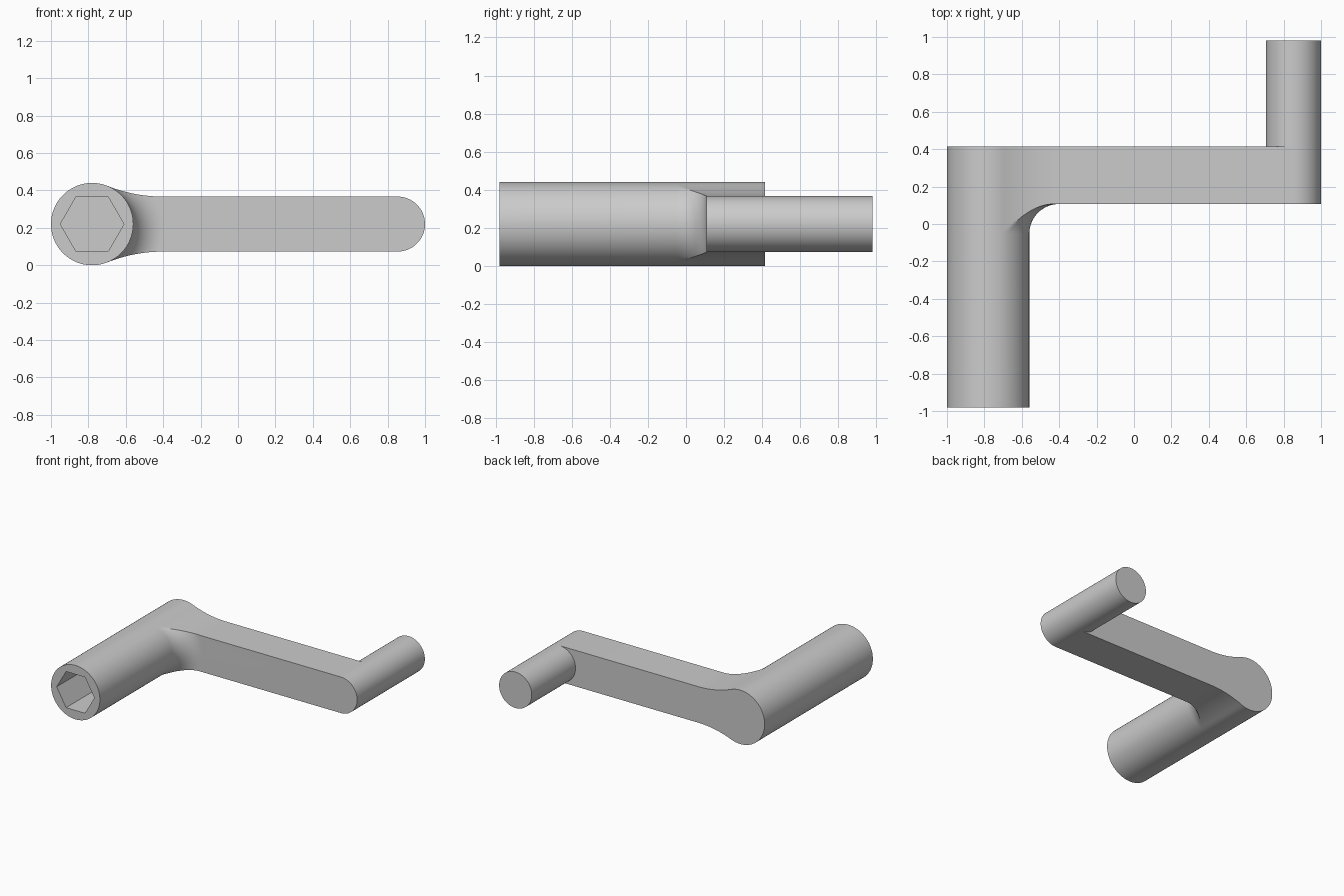
import bpy, bmesh
from math import sin, cos, acos, atan2, hypot, pi

if "Cube" in bpy.data.objects:
    bpy.data.objects.remove(bpy.data.objects["Cube"])

AX, AZ = -0.78, 0.22            # socket barrel axis
RB, RP = 0.22, 0.147            # barrel radius, arm half height / pin radius
Y0, Y1, Y2, Y3 = -0.98, 0.107, 0.415, 0.98
PIN_X = 1.0 - RP
F, N = 0.16, 16                 # corner fillet radius and steps


def finish(name, bm):
    bmesh.ops.recalc_face_normals(bm, faces=bm.faces)
    me = bpy.data.meshes.new(name)
    bm.to_mesh(me)
    bm.free()
    ob = bpy.data.objects.new(name, me)
    bpy.context.collection.objects.link(ob)
    return ob


def prism(name, sides, r, x, ya, yb):
    """Regular prism along y."""
    bm = bmesh.new()
    rings = [[bm.verts.new((x + r * cos(2 * pi * i / sides), y,
                            AZ + r * sin(2 * pi * i / sides)))
              for i in range(sides)] for y in (ya, yb)]
    for ring in rings:
        bm.faces.new(ring)
    for i in range(sides):
        k = (i + 1) % sides
        bm.faces.new((rings[0][i], rings[0][k], rings[1][k], rings[1][i]))
    return finish(name, bm)


def smooth(ob):
    bpy.ops.object.select_all(action='DESELECT')
    ob.select_set(True)
    bpy.context.view_layer.objects.active = ob
    bpy.ops.object.shade_smooth_by_angle(angle=pi / 6)


# Arm outline in polar form round the barrel axis, upper half from tip to back
fx = F + RB                                     # where the flare meets the arm
R = (fx**2 + RP**2 - RB**2) / (2 * (RB - RP))   # flare radius
D, tc = RB + R, atan2(RP + R, fx)
fillet = [(RB + F * (1 - cos(pi / 2 * k / N)), Y1 - F + F * sin(pi / 2 * k / N))
          for k in range(N + 1)]
cx = PIN_X - AX
pts = [(cx + RP * cos(pi / 2 * i / 16), RP * sin(pi / 2 * i / 16)) for i in range(17)]
pts += [(x, RP) for x in (0.9, 0.6, 0.47, fx)]
upper = [(hypot(x, z), atan2(z, x)) for x, z in pts]
for r, _ in reversed(fillet):
    c = (r * r + D * D - R * R) / (2 * r * D)
    upper.append((r, tc - acos(max(-1, min(1, c)))))
upper += [(RB, tc + (pi - tc) * i / 28) for i in range(1, 29)]
outline = upper + [(r, -t) for r, t in reversed(upper[1:-1])]
half, n = len(upper) - 1, len(outline)

# Barrel and arm: outline clipped by a radius that grows through the fillet
sections = [(RB, Y0)] + fillet + [(9, Y1), (9, Y2)]
bm = bmesh.new()
rings = [[bm.verts.new((AX + min(r, lim) * cos(t), y, AZ + min(r, lim) * sin(t)))
          for r, t in outline] for lim, y in sections]
bm.faces.new(rings[0])
bm.faces.new(rings[-1])
for j in range(len(rings) - 1):
    for i in range(n):
        k = (i + 1) % n
        a, b, c, d = rings[j][i], rings[j][k], rings[j + 1][k], rings[j + 1][i]
        if not 1 <= j <= N:
            bm.faces.new((a, b, c, d))
        elif i < half:          # diagonals follow the flare edge
            bm.faces.new((a, b, d))
            bm.faces.new((b, c, d))
        else:
            bm.faces.new((a, b, c))
            bm.faces.new((a, c, d))
bmesh.ops.remove_doubles(bm, verts=bm.verts, dist=1e-5)
crank = finish("crank_arm", bm)

# Hexagonal socket in the barrel
cutter = prism("socket_cutter", 6, 0.17, AX, Y0 - 0.1, Y0 + 0.4)
cutter.hide_render = True
mod = crank.modifiers.new("socket", 'BOOLEAN')
mod.operation, mod.solver, mod.object = 'DIFFERENCE', 'EXACT', cutter
bpy.context.view_layer.objects.active = crank
bpy.ops.object.modifier_apply(modifier=mod.name)
bpy.data.objects.remove(cutter)
smooth(crank)

# Handle pin
smooth(prism("handle_pin", 64, RP, PIN_X, Y2, Y3))
